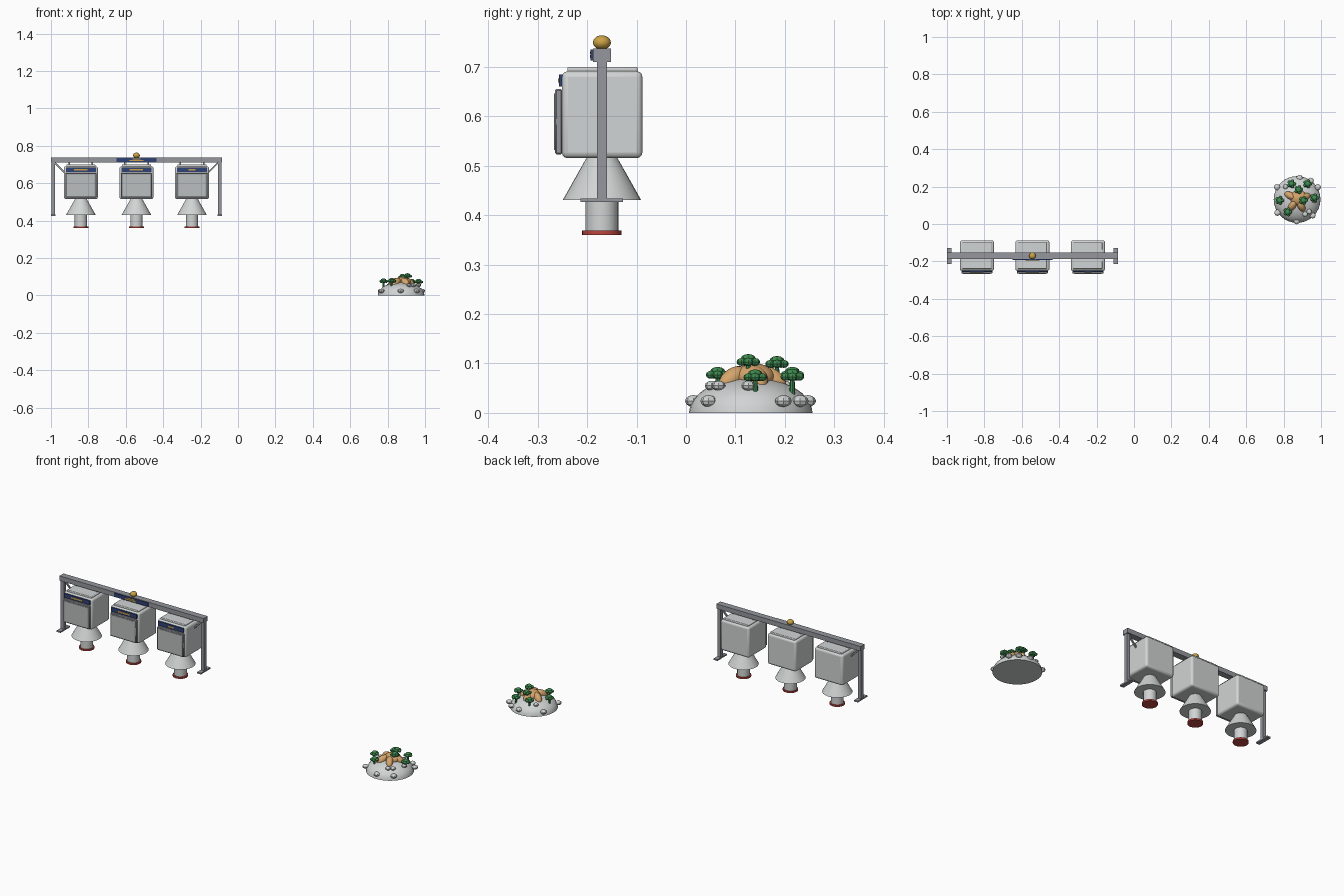
import bpy, math
from mathutils import Vector

if "Cube" in bpy.data.objects:
    bpy.data.objects.remove(bpy.data.objects["Cube"], do_unlink=True)


def material(name, r, g, b):
    m = bpy.data.materials.new(name)
    m.use_nodes = True
    m.diffuse_color = (r, g, b, 1)
    m.node_tree.nodes["Principled BSDF"].inputs["Base Color"].default_value = (r, g, b, 1)
    return m


WHITE = material("pale grey", 0.64, 0.66, 0.66)
PANEL = material("panel grey", 0.5, 0.52, 0.52)
STEEL = material("steel grey", 0.3, 0.31, 0.34)
NAVY = material("navy blue", 0.03, 0.055, 0.18)
GOLD = material("gold", 0.6, 0.36, 0.06)
RED = material("red", 0.5, 0.06, 0.05)
SAND = material("sand", 0.68, 0.38, 0.15)
GREEN = material("leaf green", 0.05, 0.26, 0.08)


def finish(name, mat, smooth=True):
    ob = bpy.context.object
    ob.name = name
    ob.data.materials.append(mat)
    if smooth:
        bpy.ops.object.shade_smooth_by_angle(angle=math.radians(35))
    return ob


def box(name, mat, x, y, z, bevel=0, segments=3):
    """Box from (min, max) ranges on each axis."""
    lo, hi = Vector((x[0], y[0], z[0])), Vector((x[1], y[1], z[1]))
    bpy.ops.mesh.primitive_cube_add(size=1, location=(lo + hi) / 2)
    ob = bpy.context.object
    for v in ob.data.vertices:
        v.co = v.co * (hi - lo)
    finish(name, mat, smooth=bevel > 0)
    if bevel:
        mod = ob.modifiers.new("rounded", "BEVEL")
        mod.width, mod.segments = bevel, segments
    return ob


def cone(name, mat, x, y, z0, z1, r0, r1, sides=32):
    bpy.ops.mesh.primitive_cone_add(vertices=sides, radius1=r0, radius2=r1,
                                    depth=z1 - z0, location=(x, y, (z0 + z1) / 2))
    return finish(name, mat, sides > 12)


def ball(name, mat, loc, size, segs=8, rings=6, turn=(0, 0, 0)):
    bpy.ops.mesh.primitive_uv_sphere_add(segments=segs, ring_count=rings, radius=1,
                                         location=loc, rotation=turn)
    bpy.context.object.scale = size
    return finish(name, mat, segs > 12)


def around(x, half):
    return (x - half, x + half)


# Overhead frame: beam, end posts, feet and braces
ROW = -0.17
LEFT, RIGHT = -1.0, -0.086
MID = (LEFT + RIGHT) / 2
box("beam", STEEL, (LEFT, RIGHT), around(ROW, 0.018), (0.71, 0.737))
for side, end in (("right", LEFT), ("left", RIGHT)):
    inward = 1 if end == LEFT else -1
    px = end + inward * 0.012
    box(side + "_post", STEEL, around(px, 0.01), around(ROW, 0.01), (0.432, 0.712))
    box(side + "_foot", STEEL, around(px, 0.012), around(ROW, 0.043), (0.426, 0.434))
    brace = box(side + "_brace", STEEL, around(end + inward * 0.05, 0.046),
                around(ROW, 0.004), around(0.68, 0.004))
    brace.rotation_euler.y = inward * math.radians(45)

# Beam sign and finial
box("beam_sign", NAVY, around(MID, 0.107), (ROW - 0.023, ROW - 0.018), (0.713, 0.735))
box("beam_sign_mark", GOLD, around(MID, 0.037), (ROW - 0.024, ROW - 0.022), (0.718, 0.724))
box("beam_sign_top_mark", GOLD, around(MID, 0.022), (ROW - 0.024, ROW - 0.022), (0.726, 0.731))
ball("finial", GOLD, (MID, ROW, 0.749), (0.018, 0.018, 0.0145), 24, 16)

# Three hanging units
for tag, x, mark in (("right", -0.84, 0.036), ("middle", MID, 0.036), ("left", -0.246, 0.018)):
    box(tag + "_unit_body", WHITE, around(x, 0.091), (-0.251, -0.088), (0.515, 0.691), 0.012)
    box(tag + "_unit_lid", WHITE, around(x, 0.078), (-0.24, -0.098), (0.686, 0.7), 0.004)
    for s in (-1, 1):
        box(tag + "_hanger", STEEL, around(x + s * 0.062, 0.004), around(ROW, 0.004), (0.698, 0.712))
    box(tag + "_panel_frame", STEEL, around(x, 0.083), (-0.265, -0.25), (0.523, 0.655), 0.003, 1)
    box(tag + "_panel_face", PANEL, around(x, 0.073), (-0.2665, -0.264), (0.532, 0.646))
    box(tag + "_name_strip", NAVY, around(x, 0.08), (-0.257, -0.25), (0.66, 0.684))
    box(tag + "_strip_mark", GOLD, around(x, mark), (-0.2585, -0.256), (0.668, 0.676))
    cone(tag + "_skirt", WHITE, x, ROW, 0.431, 0.518, 0.079, 0.03)
    cone(tag + "_spout", WHITE, x, ROW, 0.366, 0.433, 0.033, 0.033)
    cone(tag + "_spout_cap", RED, x, ROW, 0.36, 0.369, 0.04, 0.04)

# Island dome: half ellipsoid with a flat base
CX, CY, RAD, HIGH = 0.872, 0.131, 0.125, 0.072
bpy.ops.mesh.primitive_cone_add(vertices=32, radius1=1, radius2=1, depth=1)
bpy.ops.object.delete()
steps = 8
rim = []
verts, faces = [], []
for i in range(steps):
    a = math.pi / 2 * i / steps
    for j in range(32):
        t = math.tau * j / 32
        verts.append((RAD * math.cos(a) * math.cos(t), RAD * math.cos(a) * math.sin(t),
                      HIGH * math.sin(a)))
for i in range(steps - 1):
    for j in range(32):
        k = (j + 1) % 32
        faces.append((i * 32 + j, i * 32 + k, i * 32 + 32 + k, i * 32 + 32 + j))
verts.append((0, 0, HIGH))
top = (steps - 1) * 32
faces += [(top + j, top + (j + 1) % 32, len(verts) - 1) for j in range(32)]
faces.append(tuple(reversed(range(32))))
mesh = bpy.data.meshes.new("island_dome")
mesh.from_pydata(verts, [], faces)
dome = bpy.data.objects.new("island_dome", mesh)
dome.location = (CX, CY, 0)
bpy.context.collection.objects.link(dome)
bpy.ops.object.select_all(action="DESELECT")
dome.select_set(True)
bpy.context.view_layer.objects.active = dome
finish("island_dome", WHITE)


def ground(x, y):
    d = min(1, math.hypot(x - CX, y - CY) / RAD)
    return HIGH * math.sqrt(1 - d * d)


# Sand hill with sloping lobes
ball("sand_hill", SAND, (CX + 0.008, CY + 0.008, 0.072), (0.045, 0.042, 0.028), 16, 10)
for angle in (20, 80, 150, 235, 300):
    t = math.radians(angle)
    ball("sand_lobe", SAND, (CX + 0.045 * math.cos(t), CY + 0.042 * math.sin(t), 0.07),
         (0.034, 0.019, 0.02), 16, 10, (0, math.radians(32), t))

# Trees: short trunk and a cluster of flattened crowns
for x, y, z in ((0.821, 0.064, 0.079), (0.906, 0.126, 0.105), (0.965, 0.14, 0.074),
                (0.88, 0.184, 0.101), (0.842, 0.215, 0.079), (0.928, 0.215, 0.075),
                (0.778, 0.126, 0.077)):
    cone("tree_trunk", GREEN, x, y, ground(x, y) - 0.008, z, 0.006, 0.004, 8)
    ball("tree_crown", GREEN, (x, y, z + 0.005), (0.015, 0.015, 0.009))
    for j in range(5):
        t = math.tau * j / 5
        ball("tree_side_crown", GREEN, (x + 0.014 * math.cos(t), y + 0.014 * math.sin(t), z - 0.002),
             (0.0105, 0.0105, 0.008))

# Boulders on two levels
for x, y in ((0.87, 0.015), (0.955, 0.046), (0.767, 0.06), (0.765, 0.197), (0.983, 0.197),
             (0.885, 0.246), (0.945, 0.231)):
    ball("shore_boulder", WHITE, (x, y, 0.024), (0.017, 0.017, 0.012))
for x, y in ((0.915, 0.052), (0.937, 0.066), (0.965, 0.126), (0.81, 0.2)):
    ball("slope_boulder", WHITE, (x, y, 0.055), (0.014, 0.014, 0.01))
